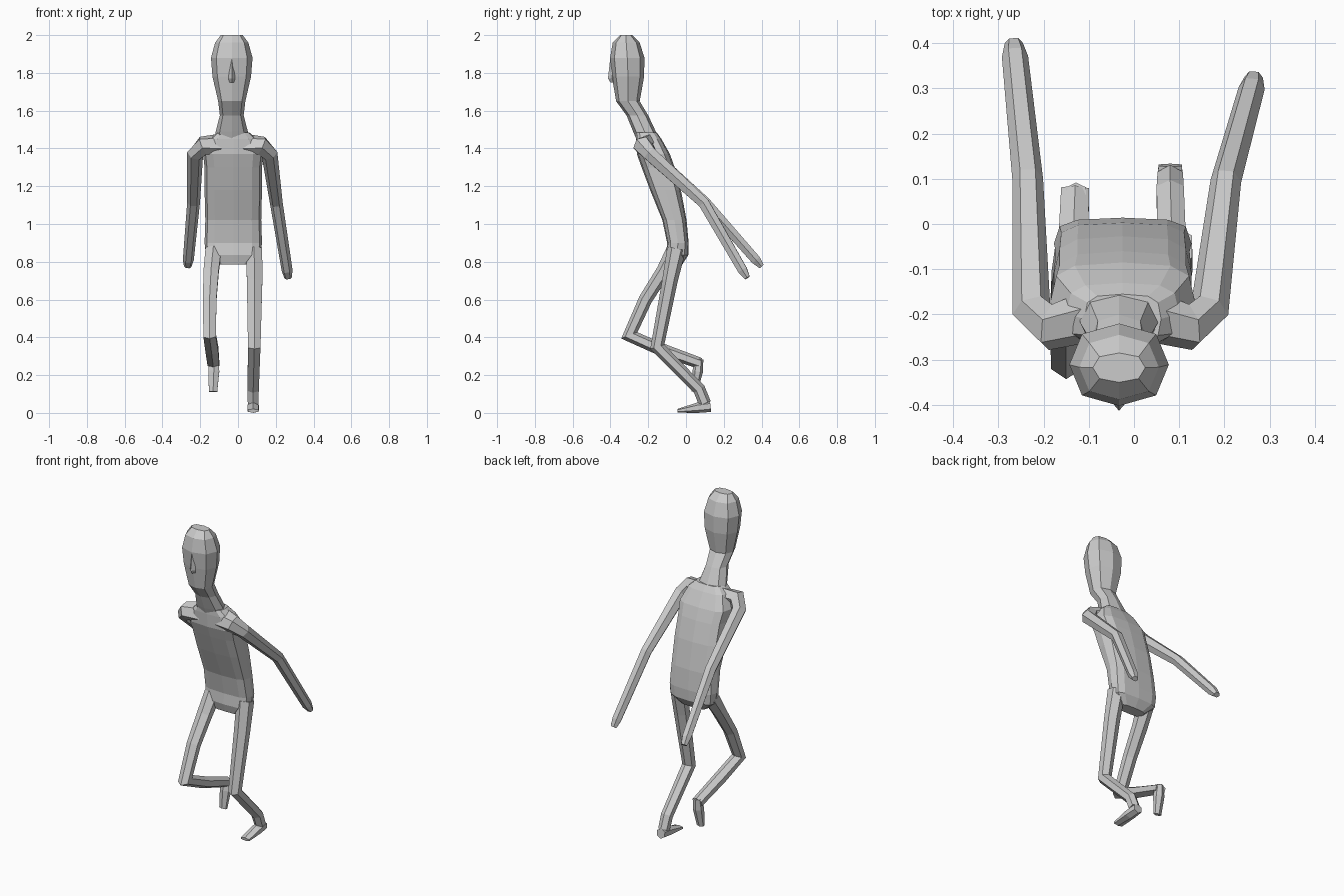
import bpy, bmesh
from math import cos, sin, pi
from mathutils import Vector

X = Vector((1, 0, 0))
ARM_REF = Vector((0, 0.7, 0.7))


def power(v, e):
    return 0.0 if abs(v) < 1e-6 else (abs(v) ** e) * (1 if v > 0 else -1)


def loft(name, pts, n, ref=None, e=1.0, turn=0.0):
    """Skin rings (x, y, z, half_u, half_v); level rings if ref is None,
    otherwise mitred along the path with u close to ref."""
    shape = [(power(cos(turn + 2 * pi * i / n), e), power(sin(turn + 2 * pi * i / n), e))
             for i in range(n)]
    mu = max(abs(s[0]) for s in shape)
    mv = max(abs(s[1]) for s in shape)
    bm = bmesh.new()
    rings = []
    centres = [Vector(p[:3]) for p in pts]
    for k, p in enumerate(pts):
        u, v = X, Vector((0, 1, 0))
        if ref is not None:
            t = Vector()
            if k > 0:
                t += (centres[k] - centres[k - 1]).normalized()
            if k < len(pts) - 1:
                t += (centres[k + 1] - centres[k]).normalized()
            t.normalize()
            u = (ref - t * ref.dot(t)).normalized()
            v = t.cross(u)
        rings.append([bm.verts.new(centres[k] + u * (p[3] * a / mu) + v * (p[4] * b / mv))
                      for a, b in shape])
    for r, s in zip(rings, rings[1:]):
        for i in range(n):
            j = (i + 1) % n
            bm.faces.new((r[i], r[j], s[j], s[i]))
    bm.faces.new(rings[0])
    bm.faces.new(rings[-1])
    bmesh.ops.recalc_face_normals(bm, faces=bm.faces)
    me = bpy.data.meshes.new(name)
    bm.to_mesh(me)
    bm.free()
    ob = bpy.data.objects.new(name, me)
    bpy.context.collection.objects.link(ob)
    return ob


def stack(x, rows):
    """Rows of (z, front_y, back_y, half_width) to level rings."""
    return [(x, (f + b) / 2, z, w, (b - f) / 2) for z, f, b, w in rows]


def limb(name, pts, ref=X):
    return loft(name, pts, 6, ref, turn=pi / 6)


# leaning torso
loft("torso", stack(-0.025, [
    (0.785, -0.09, -0.02, 0.085), (0.835, -0.105, 0.012, 0.145),
    (0.90, -0.10, 0.014, 0.152), (1.02, -0.125, 0.003, 0.148),
    (1.18, -0.19, -0.027, 0.152), (1.30, -0.235, -0.06, 0.152),
    (1.37, -0.26, -0.085, 0.16), (1.45, -0.265, -0.13, 0.125),
    (1.485, -0.265, -0.155, 0.085)]), 12, e=0.6)

# neck and head
loft("head", stack(-0.033, [
    (1.42, -0.25, -0.125, 0.095), (1.49, -0.28, -0.16, 0.085),
    (1.575, -0.315, -0.20, 0.063), (1.65, -0.37, -0.245, 0.072),
    (1.78, -0.392, -0.222, 0.102), (1.88, -0.402, -0.22, 0.11),
    (1.96, -0.388, -0.245, 0.088), (2.0, -0.35, -0.285, 0.058)]), 8, e=0.85)

# nose
loft("nose", stack(-0.033, [
    (1.75, -0.40, -0.37, 0.012), (1.77, -0.413, -0.37, 0.018),
    (1.87, -0.402, -0.37, 0.008)]), 4)

# arms swept back: shared shoulder, then elbow, wrist and hand tip
ARMS = {
    "left": (-1, [(-0.235, 0.10, 1.115, 0.029, 0.034), (-0.263, 0.37, 0.81, 0.025, 0.029),
                  (-0.266, 0.40, 0.775, 0.014, 0.02)]),
    "right": (1, [(0.203, 0.095, 1.11, 0.029, 0.034), (0.26, 0.30, 0.755, 0.025, 0.029),
                  (0.265, 0.325, 0.715, 0.014, 0.02)])}
for side, (s, lower) in ARMS.items():
    shoulder = [(-0.03 + s * dx, y, z, a, b) for dx, y, z, a, b in (
        (0.07, -0.205, 1.42, 0.055, 0.05), (0.155, -0.228, 1.415, 0.045, 0.052),
        (0.197, -0.19, 1.37, 0.036, 0.044))]
    limb(side + "_arm", shoulder + lower, ARM_REF)

# planted leg and foot
limb("right_leg", [
    (0.085, -0.05, 0.87, 0.043, 0.05), (0.088, -0.085, 0.70, 0.041, 0.041),
    (0.086, -0.152, 0.35, 0.033, 0.039), (0.08, 0.07, 0.125, 0.03, 0.033),
    (0.08, 0.10, 0.05, 0.028, 0.033)])
limb("right_foot", [
    (0.08, 0.13, 0.035, 0.026, 0.03), (0.08, 0.06, 0.027, 0.03, 0.027),
    (0.08, -0.045, 0.011, 0.028, 0.01)])

# raised leg and hanging foot
limb("left_leg", [
    (-0.13, -0.055, 0.86, 0.042, 0.05), (-0.142, -0.12, 0.75, 0.04, 0.038),
    (-0.15, -0.215, 0.60, 0.036, 0.036), (-0.15, -0.30, 0.41, 0.033, 0.046),
    (-0.138, -0.13, 0.335, 0.034, 0.034), (-0.13, 0.075, 0.262, 0.031, 0.03)])
limb("left_foot", [
    (-0.128, 0.07, 0.285, 0.022, 0.022), (-0.128, 0.062, 0.22, 0.029, 0.028),
    (-0.132, 0.045, 0.112, 0.022, 0.015)])
